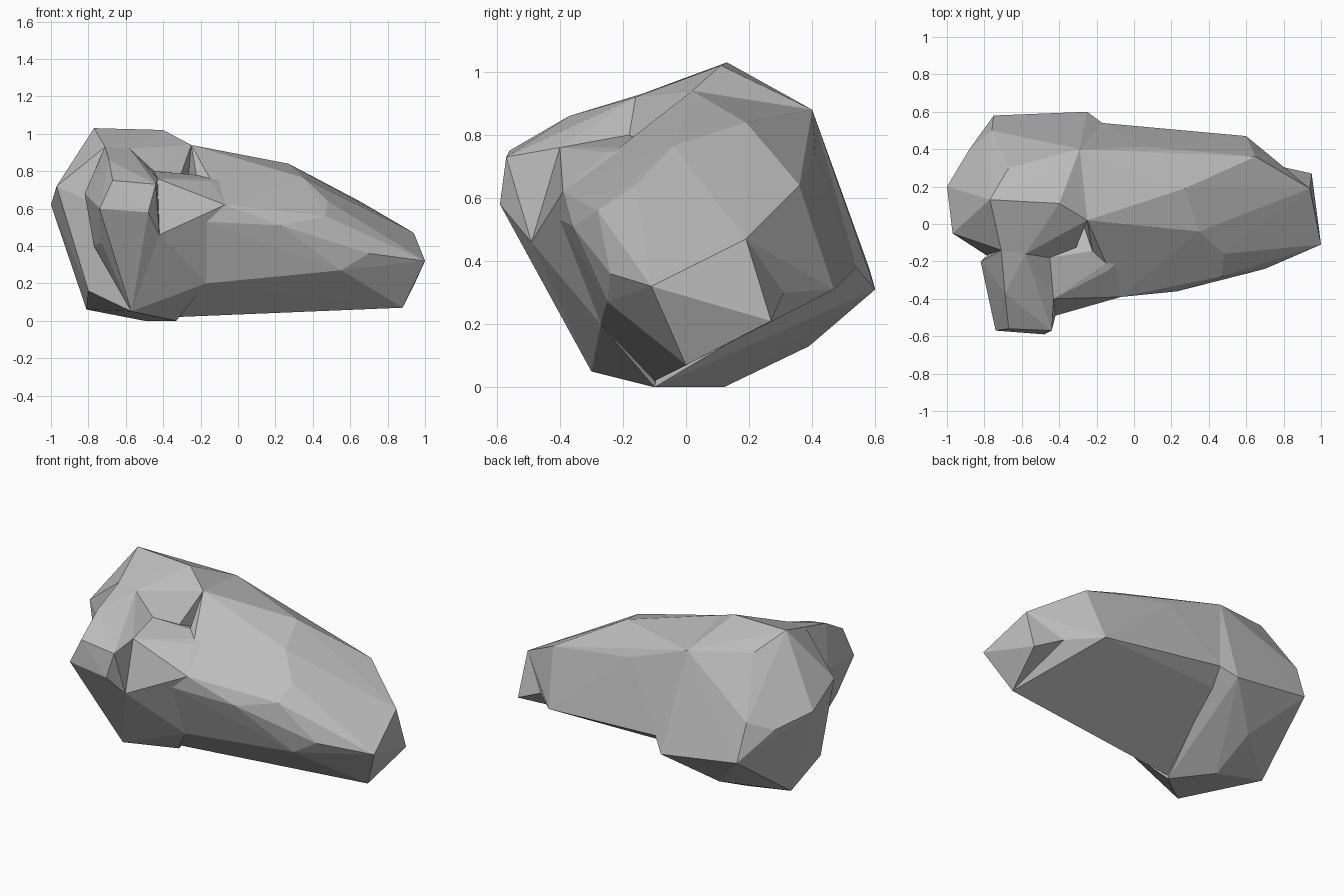
import bpy
import bmesh

default_cube = bpy.data.objects.get("Cube")
if default_cube:
    bpy.data.objects.remove(default_cube, do_unlink=True)

# Plain stone colour
stone = bpy.data.materials.new("stone grey")
stone.use_nodes = True
colour = (0.5, 0.5, 0.5, 1.0)
stone.diffuse_color = colour
shader = next(n for n in stone.node_tree.nodes if n.type == "BSDF_PRINCIPLED")
shader.inputs["Base Color"].default_value = colour
shader.inputs["Roughness"].default_value = 0.9


def faceted_lump(name, corners):
    """Make a chiselled lump of stone stretched over its corner points."""
    bm = bmesh.new()
    for corner in corners:
        bm.verts.new(corner)
    result = bmesh.ops.convex_hull(bm, input=list(bm.verts))
    spare = {v for v in result["geom_interior"] + result["geom_unused"]
             if isinstance(v, bmesh.types.BMVert)}
    bmesh.ops.delete(bm, geom=list(spare), context="VERTS")
    bmesh.ops.recalc_face_normals(bm, faces=list(bm.faces))
    mesh = bpy.data.meshes.new(name)
    bm.to_mesh(mesh)
    bm.free()
    mesh.materials.append(stone)
    lump = bpy.data.objects.new(name, mesh)
    bpy.context.scene.collection.objects.link(lump)
    return lump


def merge_into(target, other):
    """Fuse another lump into the target, leaving a single outer skin."""
    modifier = target.modifiers.new("merge " + other.name, "BOOLEAN")
    modifier.operation = "UNION"
    modifier.solver = "EXACT"
    modifier.object = other
    bpy.ops.object.select_all(action="DESELECT")
    bpy.context.view_layer.objects.active = target
    target.select_set(True)
    bpy.ops.object.modifier_apply(modifier=modifier.name)
    bpy.data.objects.remove(other, do_unlink=True)


# Long tapering body, from the middle towards the left tip
rock = faceted_lump("rock", [
    # upper ridge and the swelling in front of it
    (-.25, .02, .94), (.27, .19, .84), (.65, .36, .64), (-.29, .4, .88),
    (.09, .41, .74), (.35, -.04, .765), (.48, -.16, .64),
    # tip end
    (.94, .19, .47), (1, -.11, .32), (.88, 0, .07), (.77, .31, .3),
    # front flank
    (-.07, -.39, .62), (.47, -.28, .56), (.7, -.24, .36), (.23, -.36, .51),
    (-.18, -.4, .53), (-.17, -.27, .2), (.55, -.25, .27),
    # back flank and underside
    (.6, .47, .31), (-.17, .54, .38), (-.43, .42, .3), (0, -.1, .07),
    (.38, -.05, .07), (-.33, -.1, .02),
])

# Small spur at the back of the left tip
tip_spur = faceted_lump("tip_spur", [
    (.95, .27, .21), (.77, .31, .3), (.94, .19, .47), (1, -.11, .32),
    (.88, 0, .07), (.6, .05, .25),
])

# Tall mass at the right end, narrowing to a foot
rear_mass = faceted_lump("rear_mass", [
    # crown
    (-.77, .13, 1.03), (-.4, .11, 1.02), (-.25, .02, .94), (-.29, .4, .88),
    (-.67, .3, .93), (-.71, -.14, .93), (-.58, -.16, .92), (-.45, -.18, .8),
    # outer end and back
    (-1, .2, .62), (-.97, -.05, .72), (-.88, .4, .55), (-.76, .5, .6),
    (-.75, .58, .38), (-.25, .6, .31), (-.17, .54, .38), (-.88, -.05, .38),
    # foot
    (-.81, .14, .06), (-.8, -.16, .16), (-.5, .39, .13), (-.5, .12, 0),
    (-.33, -.1, 0), (-.57, -.3, .05), (-.42, -.4, .46),
])

# Low shelf filling the corner between the knob and the body
shelf = faceted_lump("shelf", [
    (-.43, -.4, .76), (-.14, -.25, .745), (0, -.11, .76), (-.45, -.18, .8),
    (-.42, -.49, .46), (-.07, -.39, .62), (-.18, -.4, .53), (-.17, -.27, .2),
    (-.57, -.3, .05), (-.33, -.1, 0), (-.25, .05, .7),
])

# Square knob jutting out of the front
front_knob = faceted_lump("front_knob", [
    (-.67, -.56, .75), (-.44, -.57, .73), (-.74, -.57, .6), (-.48, -.59, .58),
    (-.42, -.49, .46), (-.69, -.37, .86), (-.82, -.2, .68), (-.71, -.14, .93),
    (-.58, -.16, .92), (-.45, -.18, .8), (-.43, -.4, .76), (-.73, -.42, .42),
    (-.77, -.2, .4), (-.57, -.3, .05), (-.6, 0, .6),
])

for part in (tip_spur, rear_mass, shelf, front_knob):
    merge_into(rock, part)

# Crisp facets everywhere
rock.data.polygons.foreach_set("use_smooth", [False] * len(rock.data.polygons))
rock.data.update()
